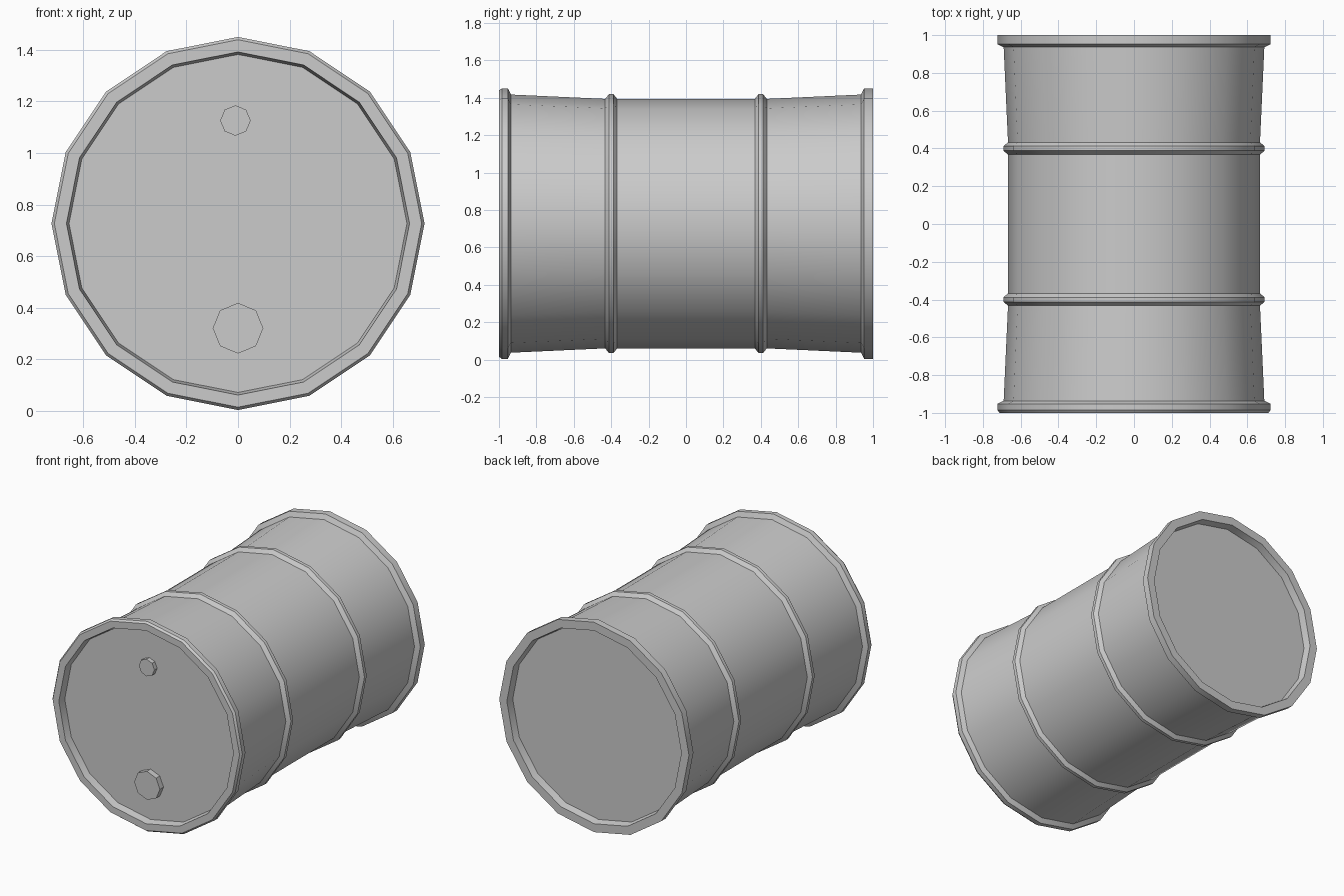
import bpy, bmesh
from math import sin, cos, tau

if "Cube" in bpy.data.objects:
    bpy.data.objects.remove(bpy.data.objects["Cube"])

CENTRE_Z = 0.727


def lathe(name, profile, sides, x=0.0, z=CENTRE_Z):
    """Turn (radius, y) pairs around a line along y and cap both ends."""
    bm = bmesh.new()
    rings = [[bm.verts.new((x + r * sin(tau * i / sides), y, z + r * cos(tau * i / sides)))
              for i in range(sides)] for r, y in profile]
    for a, b in zip(rings, rings[1:]):
        for i in range(sides):
            j = (i + 1) % sides
            bm.faces.new((a[i], a[j], b[j], b[i]))
    bm.faces.new(rings[0])
    bm.faces.new(rings[-1])
    bmesh.ops.recalc_face_normals(bm, faces=bm.faces[:])
    mesh = bpy.data.meshes.new(name)
    bm.to_mesh(mesh)
    bm.free()
    obj = bpy.data.objects.new(name, mesh)
    bpy.context.collection.objects.link(obj)
    bpy.ops.object.select_all(action='DESELECT')
    obj.select_set(True)
    bpy.context.view_layer.objects.active = obj
    bpy.ops.object.shade_smooth_by_angle(angle=0.45)
    return obj


def rib(y):
    return [(0.667, y - 0.032), (0.692, y - 0.012), (0.692, y + 0.012), (0.667, y + 0.032)]


# Drum: recessed front lid, front rim, waisted wall with two ribs, rear rim, recessed rear lid
front = [(0.655, -0.95), (0.665, -1.0), (0.712, -1.0), (0.723, -0.985),
         (0.723, -0.952), (0.690, -0.936)]
rear = [(0.690, 0.936), (0.723, 0.952), (0.723, 1.0), (0.665, 1.0), (0.655, 0.95)]
lathe("drum_shell", front + rib(-0.4) + rib(0.4) + rear, 16)

# Bungs on the front lid
lathe("large_bung", [(0.098, -0.99), (0.098, -0.945)], 8, 0.0, 0.321)
lathe("small_bung", [(0.059, -0.98), (0.059, -0.945)], 8, -0.01, 1.126)
